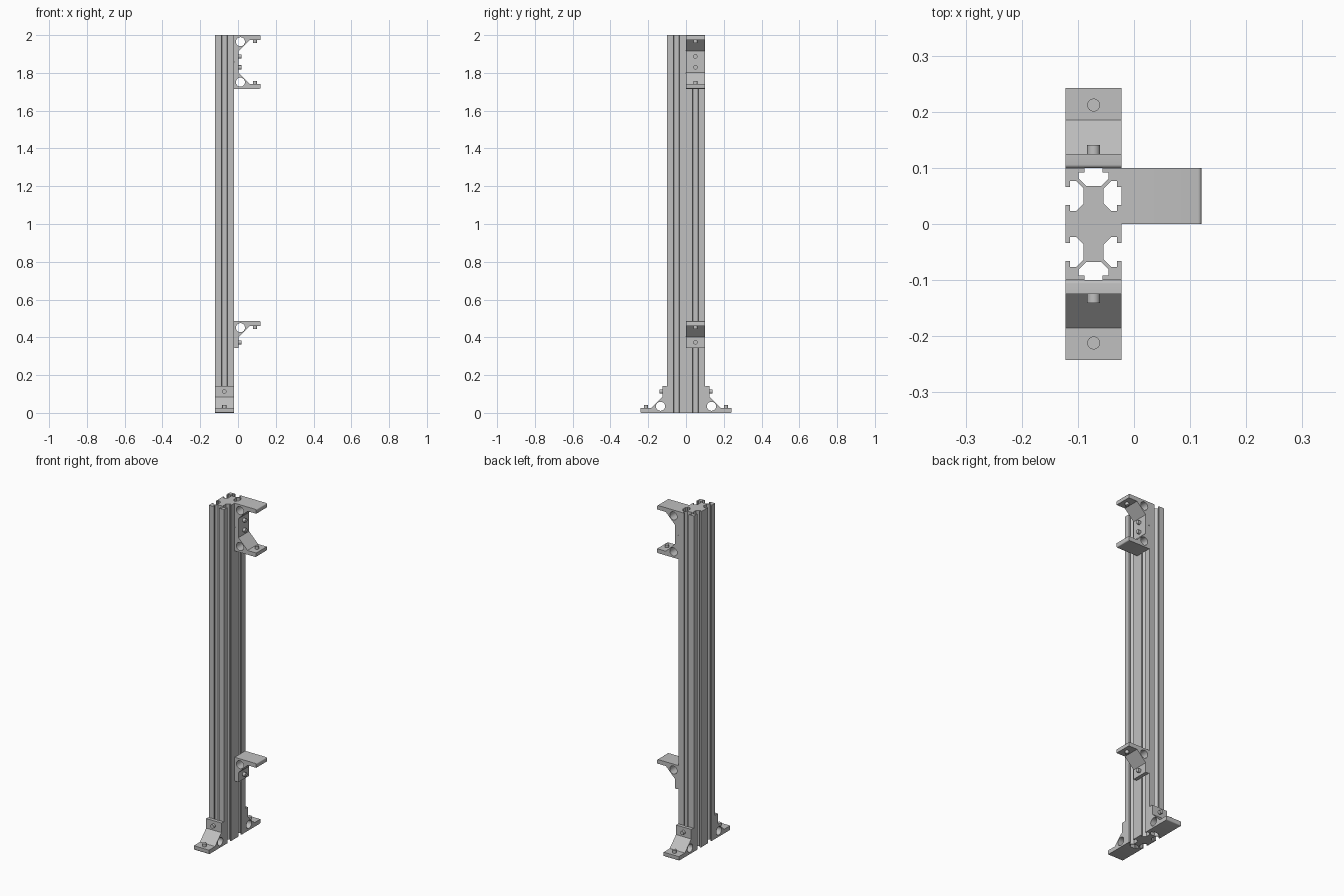
import bpy, bmesh, math
from mathutils import Matrix, Vector

cube = bpy.data.objects.get("Cube")
if cube:
    bpy.data.objects.remove(cube, do_unlink=True)

grey = bpy.data.materials.new("aluminium grey")
grey.use_nodes = True
GREY = (0.53, 0.53, 0.53, 1)
grey.diffuse_color = GREY
grey.node_tree.nodes["Principled BSDF"].inputs["Base Color"].default_value = GREY


def frame(origin, x_axis, y_axis):
    """Right-handed placement matrix from two axes and an origin."""
    x, y = Vector(x_axis), Vector(y_axis)
    m = Matrix((x, y, x.cross(y))).transposed().to_4x4()
    m.translation = origin
    return m


def finish(name, mesh):
    mesh.name = name
    mesh.materials.clear()
    mesh.materials.append(grey)
    obj = bpy.data.objects.new(name, mesh)
    bpy.context.collection.objects.link(obj)
    bpy.ops.object.select_all(action='DESELECT')
    obj.select_set(True)
    bpy.context.view_layer.objects.active = obj
    bpy.ops.object.shade_smooth_by_angle(angle=math.radians(35))
    return obj


def extrude_profile(name, loops, width, matrix):
    """Fill closed outlines (later loops are holes) and extrude them about the plane."""
    curve = bpy.data.curves.new(name, 'CURVE')
    curve.dimensions, curve.fill_mode = '2D', 'BOTH'
    curve.extrude = width / 2
    for loop in loops:
        spline = curve.splines.new('POLY')
        spline.points.add(len(loop) - 1)
        for point, (u, v) in zip(spline.points, loop):
            point.co = (u, v, 0, 1)
        spline.use_cyclic_u = True
    temp = bpy.data.objects.new(name + "_outline", curve)
    bpy.context.collection.objects.link(temp)
    graph = bpy.context.evaluated_depsgraph_get()
    mesh = bpy.data.meshes.new_from_object(temp.evaluated_get(graph))
    bpy.data.objects.remove(temp, do_unlink=True)
    bpy.data.curves.remove(curve)
    bm = bmesh.new()
    bm.from_mesh(mesh)
    bmesh.ops.remove_doubles(bm, verts=bm.verts, dist=1e-5)
    bmesh.ops.recalc_face_normals(bm, faces=bm.faces)
    bm.to_mesh(mesh)
    bm.free()
    mesh.transform(matrix)
    return finish(name, mesh)


def arc(centre, radius, start, end, steps):
    return [(centre[0] + radius * math.cos(a), centre[1] + radius * math.sin(a))
            for a in (math.radians(start + (end - start) * i / steps) for i in range(steps + 1))]


def screw(name, position, axis):
    """Plain cylindrical head standing on a plate."""
    bm = bmesh.new()
    height = 0.016
    bmesh.ops.create_cone(bm, cap_ends=True, segments=24, radius1=0.0115, radius2=0.0115, depth=height)
    axis = Vector(axis)
    turn = axis.to_track_quat('Z', 'Y').to_matrix().to_4x4()
    bm.transform(Matrix.Translation(Vector(position) + axis * height / 2) @ turn)
    mesh = bpy.data.meshes.new(name)
    bm.to_mesh(mesh)
    bm.free()
    finish(name, mesh)


# Slotted double column: T-slots cut into each side of the outline
half_slot = [(-0.016, 0), (-0.016, 0.008), (-0.027, 0.008), (-0.027, 0.0185), (-0.0135, 0.032)]
slot = half_slot + [(-t, d) for t, d in reversed(half_slot)]


def side(corner, tangent, slot_centres):
    """One side, starting at its corner and walking counter-clockwise."""
    corner, t = Vector(corner), Vector(tangent)
    inward = Vector((-t.y, t.x))
    points = [corner]
    for c in slot_centres:
        points += [corner + t * (c + a) + inward * d for a, d in slot]
    return [tuple(p) for p in points]


W, D = 0.05, 0.1
outline = (side((-W, -D), (1, 0), [0.05]) + side((W, -D), (0, 1), [0.05, 0.15])
           + side((W, D), (-1, 0), [0.05]) + side((-W, D), (0, -1), [0.05, 0.15]))
COLUMN_X = -0.072
extrude_profile("slotted_column", [outline], 2.0,
                frame((COLUMN_X, 0, 1), (1, 0, 0), (0, 1, 0)))

# Gusseted angle bracket: u runs out along the arm, v along the column
LEG, THICK, GUSSET, ROUND = 0.142, 0.025, 0.085, 0.006
bracket_outline = ([(0, 0)]
                   + arc((LEG - ROUND, ROUND), ROUND, -90, 0, 4)
                   + [(LEG, THICK), (GUSSET, THICK), (THICK, GUSSET)]
                   + [(THICK, LEG)]
                   + arc((ROUND, LEG - ROUND), ROUND, 90, 180, 4))
bracket_hole = arc((0.035, 0.035), 0.024, 0, 360, 32)[:-1]


def bracket(name, origin, out, along):
    origin, out, along = Vector(origin), Vector(out), Vector(along)
    extrude_profile(name, [bracket_outline, bracket_hole], 0.1, frame(origin, out, along))
    screw(name + "_arm_screw", origin + out * 0.112 + along * THICK, along)
    screw(name + "_column_screw", origin + along * 0.113 + out * THICK, out)


UP, DOWN, LEFT = (0, 0, 1), (0, 0, -1), (1, 0, 0)
for label, s in (("front", -1), ("back", 1)):
    bracket(label + "_foot", (COLUMN_X, s * D, 0), (0, s, 0), UP)

SIDE_X = COLUMN_X + W
for label, z, along in (("upper_shelf_bracket", 2.0, DOWN),
                        ("middle_shelf_bracket", 1.716, UP),
                        ("lower_shelf_bracket", 0.486, DOWN)):
    bracket(label, (SIDE_X, 0.05, z), LEFT, along)
